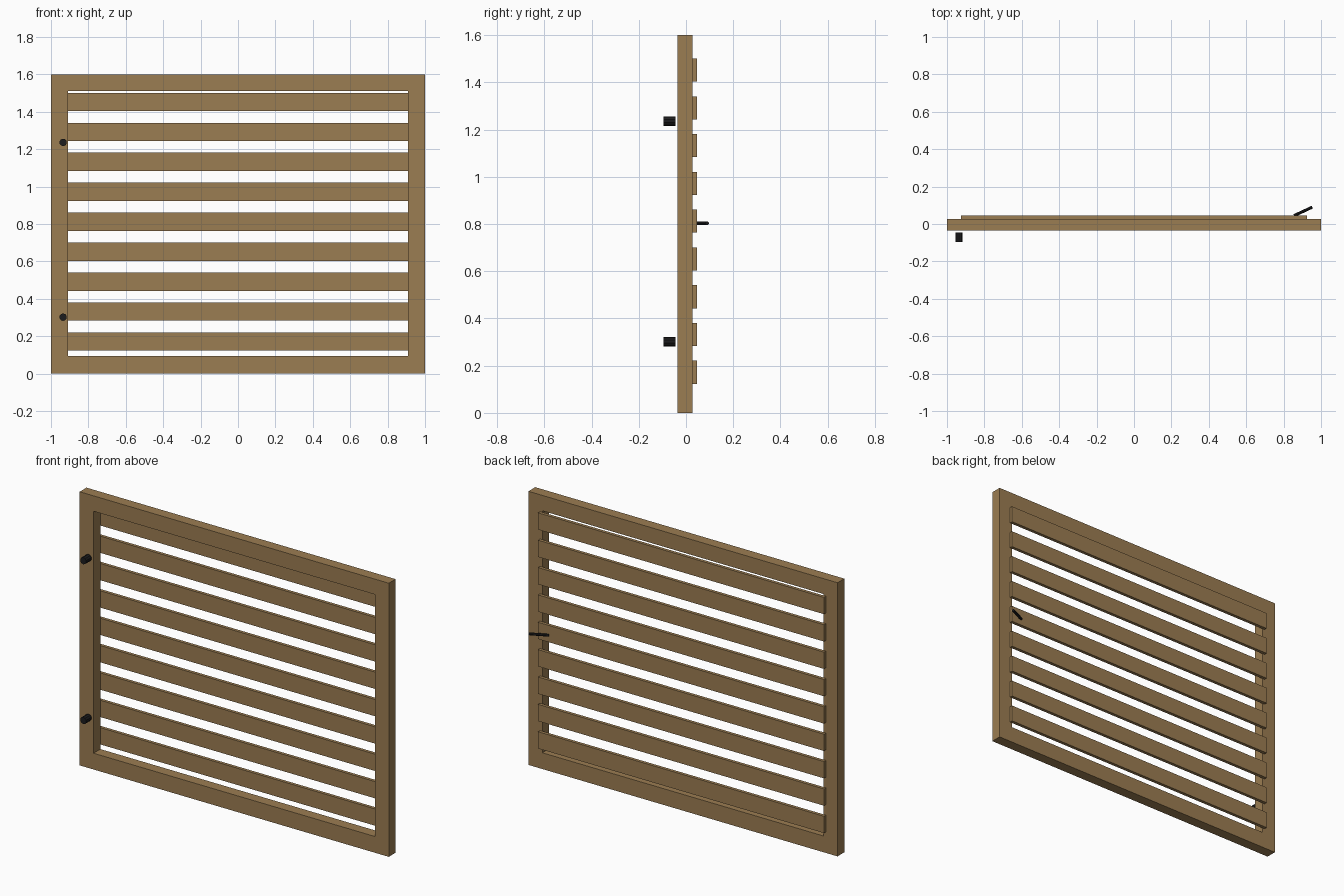
import bpy, bmesh
from mathutils import Vector

if "Cube" in bpy.data.objects:
    bpy.data.objects.remove(bpy.data.objects["Cube"])


def material(name, rgb):
    m = bpy.data.materials.new(name)
    m.diffuse_color = (*rgb, 1)
    m.use_nodes = True
    m.node_tree.nodes["Principled BSDF"].inputs["Base Color"].default_value = m.diffuse_color
    return m


wood = material("brown_wood", (0.33, 0.205, 0.085))
iron = material("black_iron", (0.012, 0.012, 0.013))


def finish(name, bm, mat):
    bmesh.ops.recalc_face_normals(bm, faces=bm.faces)
    me = bpy.data.meshes.new(name)
    bm.to_mesh(me)
    bm.free()
    me.materials.append(mat)
    ob = bpy.data.objects.new(name, me)
    bpy.context.collection.objects.link(ob)
    return ob


def box(name, lo, hi, mat):
    lo, hi = Vector(lo), Vector(hi)
    bm = bmesh.new()
    bmesh.ops.create_cube(bm, size=1)
    bmesh.ops.scale(bm, vec=hi - lo, verts=bm.verts)
    bmesh.ops.translate(bm, vec=(lo + hi) / 2, verts=bm.verts)
    return finish(name, bm, mat)


def rod(name, a, b, radius, sides, mat):
    a, b = Vector(a), Vector(b)
    bm = bmesh.new()
    bmesh.ops.create_cone(bm, cap_ends=True, segments=sides, radius1=radius,
                          radius2=radius, depth=(b - a).length)
    ob = finish(name, bm, mat)
    ob.rotation_mode = 'QUATERNION'
    ob.rotation_quaternion = (b - a).to_track_quat('Z', 'Y')
    ob.location = (a + b) / 2
    return ob


# Frame: one mitred ring of four rails
FRONT, BACK = -0.035, 0.028
bm = bmesh.new()


def loop(x, z0, z1, y):
    return [bm.verts.new(p) for p in
            ((-x, y, z0), (x, y, z0), (x, y, z1), (-x, y, z1))]


rings = [loop(1, 0, 1.6, FRONT), loop(1, 0, 1.6, BACK),
         loop(0.91, 0.095, 1.51, BACK), loop(0.91, 0.095, 1.51, FRONT)]
for r in range(4):
    p, q = rings[r], rings[(r + 1) % 4]
    for i in range(4):
        j = (i + 1) % 4
        bm.faces.new((p[i], p[j], q[j], q[i]))
finish("gate_frame", bm, wood)

# Slats fixed to the back of the frame
for i in range(9):
    z = 0.172 + i * 0.16
    box(f"slat_{i + 1}", (-0.925, BACK - 0.001, z - 0.049),
        (0.925, 0.046, z + 0.049), wood)

# Hinge pins standing in front of the left stile
for n, z in (("lower", 0.302), ("upper", 1.236)):
    rod(f"{n}_hinge_pin", (-0.935, -0.095, z), (-0.935, -0.045, z), 0.02, 10, iron)

# Latch handle angled out at the back
rod("latch_handle", (0.856, 0.045, 0.803), (0.953, 0.09, 0.803), 0.008, 8, iron)
